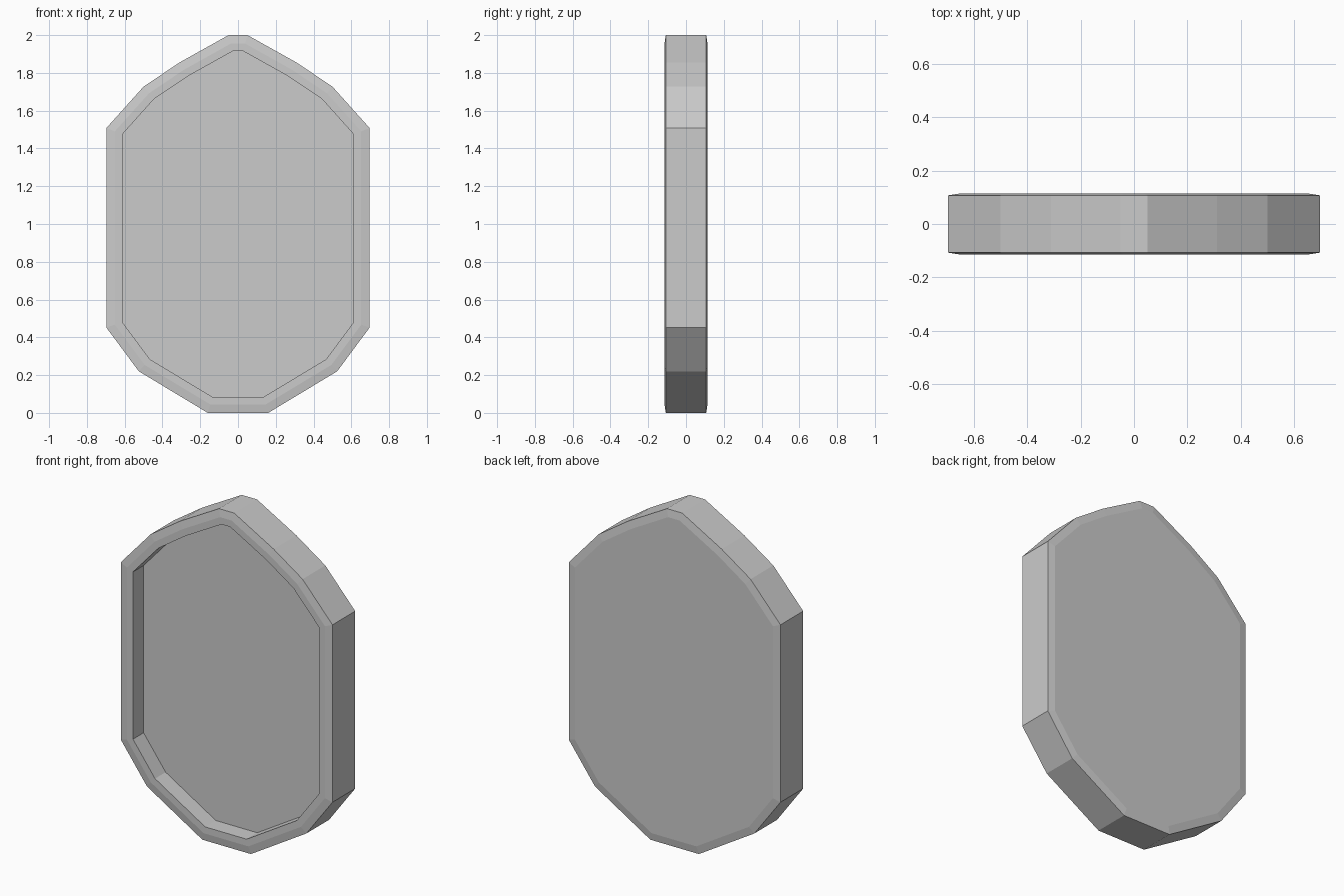
import bpy
import bmesh

cube = bpy.data.objects.get("Cube")
if cube:
    bpy.data.objects.remove(cube, do_unlink=True)

# Single grey material
grey = bpy.data.materials.new("plain_grey")
grey.use_nodes = True
GREY = (0.6, 0.6, 0.6, 1)
grey.diffuse_color = GREY
grey.node_tree.nodes["Principled BSDF"].inputs["Base Color"].default_value = GREY

# Half outline from bottom to top, mirrored to the other side
half = [(0.16, 0), (0.525, 0.22), (0.697, 0.452), (0.697, 1.508),
        (0.5, 1.727), (0.31, 1.855), (0.05, 2)]
outline = half + [(-x, z) for x, z in reversed(half)]

HALF_DEPTH = 0.107    # rim wall, before the shallow chamfers
CHAMFER, RISE = 0.045, 0.007
RIM, RECESS = 0.04, 0.1


def inset(bm, face, thickness, depth=0.0):
    bmesh.ops.inset_region(bm, faces=[face], thickness=thickness,
                           use_even_offset=True)
    # slide the inset face along its normal
    offset = face.normal * depth
    bmesh.ops.translate(bm, verts=face.verts, vec=offset)


# Panel body: extruded outline
bm = bmesh.new()
front = bm.faces.new([bm.verts.new((x, -HALF_DEPTH, z)) for x, z in outline])
back = bm.faces.new([bm.verts.new((x, HALF_DEPTH, z)) for x, z in reversed(outline)])
bm.verts.ensure_lookup_table()
n = len(outline)
for i in range(n):
    j = (i + 1) % n
    bm.faces.new((bm.verts[j], bm.verts[i],
                  bm.verts[2 * n - 1 - i], bm.verts[2 * n - 1 - j]))
bmesh.ops.recalc_face_normals(bm, faces=bm.faces)
bm.normal_update()

# Shallow chamfer on both faces
for face in (front, back):
    inset(bm, face, CHAMFER, RISE)
bm.normal_update()

# Flat rim and sunken front
inset(bm, front, RIM)
bm.normal_update()
floor = bmesh.ops.extrude_discrete_faces(bm, faces=[front])["faces"][0]
bmesh.ops.translate(bm, verts=floor.verts, vec=(0, RECESS, 0))
bm.normal_update()

mesh = bpy.data.meshes.new("recessed_panel")
bm.to_mesh(mesh)
bm.free()
mesh.materials.append(grey)
panel = bpy.data.objects.new("recessed_panel", mesh)
bpy.context.collection.objects.link(panel)
